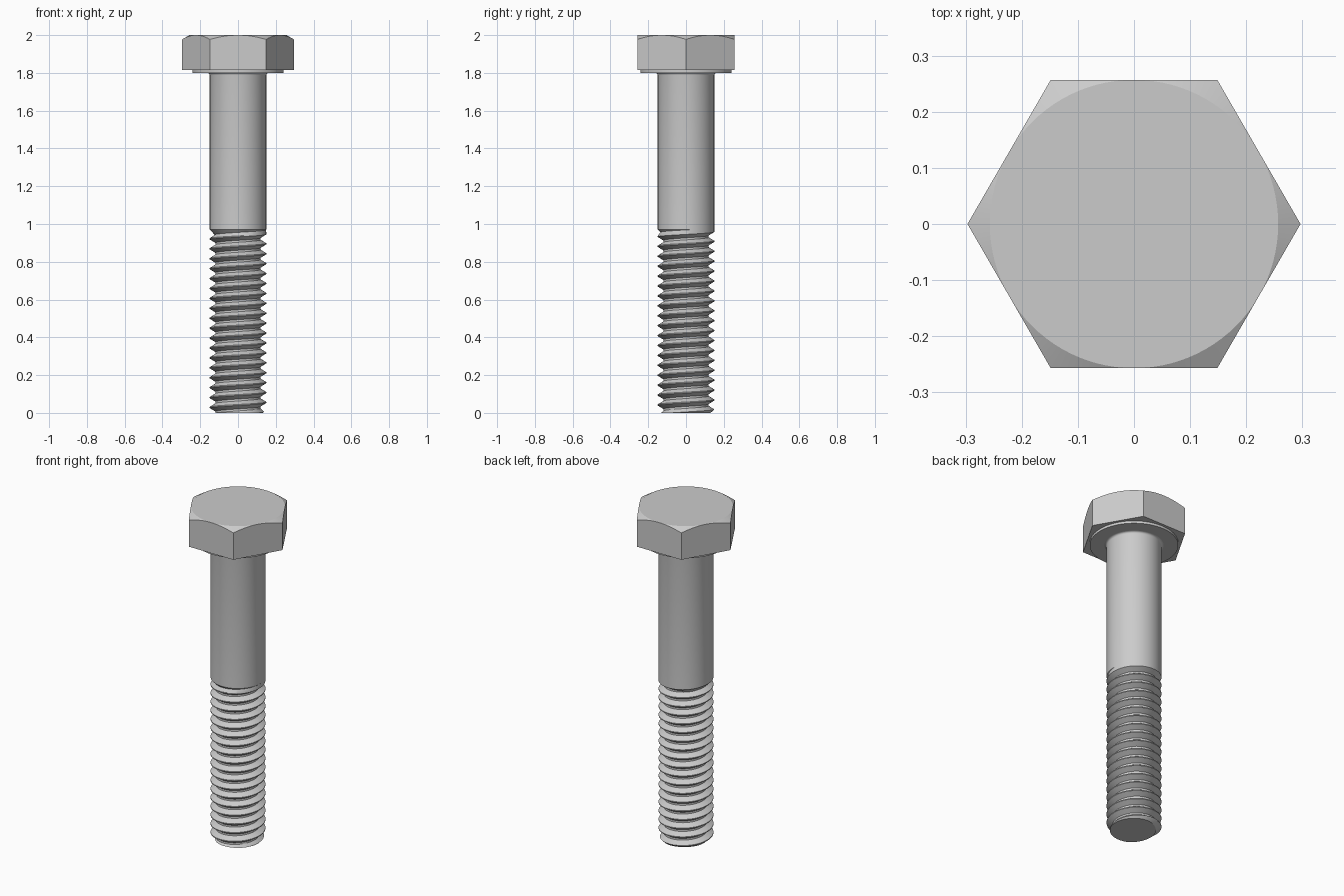
import bpy, bmesh
from math import pi, sin, cos, tan, radians, floor

if "Cube" in bpy.data.objects:
    bpy.data.objects.remove(bpy.data.objects["Cube"])

N = 64            # segments around the shank
R = 0.15          # shank and crest radius
ROOT = 0.12       # thread root radius
PITCH = 0.0525
Z_THREAD = 0.97   # where the thread meets the plain shank
Z_HEAD = 1.815    # underside of the hexagon
Z_SEAT = 1.80     # underside of the washer face


def finish(name, bm, angle=28):
    bmesh.ops.remove_doubles(bm, verts=bm.verts, dist=1e-5)
    bmesh.ops.recalc_face_normals(bm, faces=bm.faces)
    mesh = bpy.data.meshes.new(name)
    bm.to_mesh(mesh)
    bm.free()
    ob = bpy.data.objects.new(name, mesh)
    bpy.context.collection.objects.link(ob)
    bpy.ops.object.select_all(action='DESELECT')
    ob.select_set(True)
    bpy.context.view_layer.objects.active = ob
    bpy.ops.object.shade_smooth_by_angle(angle=radians(angle))
    return ob


def grid(bm, point, cols, rows):
    """Skin a grid of points; coinciding points are merged in finish()."""
    v = [[bm.verts.new(point(i, j)) for j in range(rows)] for i in range(cols + 1)]
    for i in range(cols):
        for j in range(rows - 1):
            bm.faces.new((v[i][j], v[i + 1][j], v[i + 1][j + 1], v[i][j + 1]))
    return v


# Thread: right-hand helix with flat crests, chamfered tip and tapered run-out
FRACS = (0.0, 0.1, 0.45, 0.65)


def thread_radius(theta, z):
    f = (z / PITCH - theta / (2 * pi) + 1e-7) % 1.0
    if f < 0.1:
        r = R
    elif f < 0.45:
        r = R - (R - ROOT) * (f - 0.1) / 0.35
    elif f < 0.65:
        r = ROOT
    else:
        r = ROOT + (R - ROOT) * (f - 0.65) / 0.35
    r = max(r, R - (Z_THREAD - z))
    return min(r, 0.132 + z)


def thread_point(i, j):
    turn = i / N
    z = (j // 4 - 1 + FRACS[j % 4] + turn) * PITCH
    z = min(max(z, 0.0), Z_THREAD)
    a = 2 * pi * turn
    r = thread_radius(a, z)
    return (r * cos(a), r * sin(a), z)


bm = bmesh.new()
turns = floor(Z_THREAD / PITCH) + 3
grid(bm, thread_point, N, turns * 4)
bmesh.ops.remove_doubles(bm, verts=bm.verts, dist=1e-5)
rim = [e for e in bm.edges if e.is_boundary and all(v.co.z < 1e-4 for v in e.verts)]
bmesh.ops.contextual_create(bm, geom=rim)

# Plain shank with a small fillet under the head
FIL = 0.012
shank = [(R, Z_THREAD), (R, Z_SEAT - FIL)]
shank += [(R + FIL * (1 - cos(k * pi / 8)), Z_SEAT - FIL + FIL * sin(k * pi / 8))
          for k in range(1, 5)]


def shank_point(i, j):
    r, z = shank[j]
    a = 2 * pi * i / N
    return (r * cos(a), r * sin(a), z)


grid(bm, shank_point, N, len(shank))
finish("threaded_shank", bm)

# Hexagonal head: prism with a 30 degree conical chamfer on top
FLAT = 0.257
HN = 96


def head_point(i, j):
    a = 2 * pi * i / HN
    off = (a + 1e-9) % (pi / 3) - pi / 6
    rad = FLAT / cos(off)
    if j == 0:
        return (FLAT * cos(a), FLAT * sin(a), 2.0)
    z = 2.0 - (rad - FLAT) * tan(radians(30)) if j == 1 else Z_HEAD
    return (rad * cos(a), rad * sin(a), z)


bm = bmesh.new()
v = grid(bm, head_point, HN, 3)
bm.faces.new([c[0] for c in v[:HN]])
bm.faces.new([c[2] for c in v[:HN]])
finish("hex_head", bm, 20)

# Round washer face under the head
bm = bmesh.new()
bmesh.ops.create_cone(bm, cap_ends=True, segments=96, radius1=0.242, radius2=0.242,
                      depth=Z_HEAD - Z_SEAT)
bmesh.ops.translate(bm, verts=bm.verts, vec=(0, 0, (Z_HEAD + Z_SEAT) / 2))
finish("washer_face", bm)
